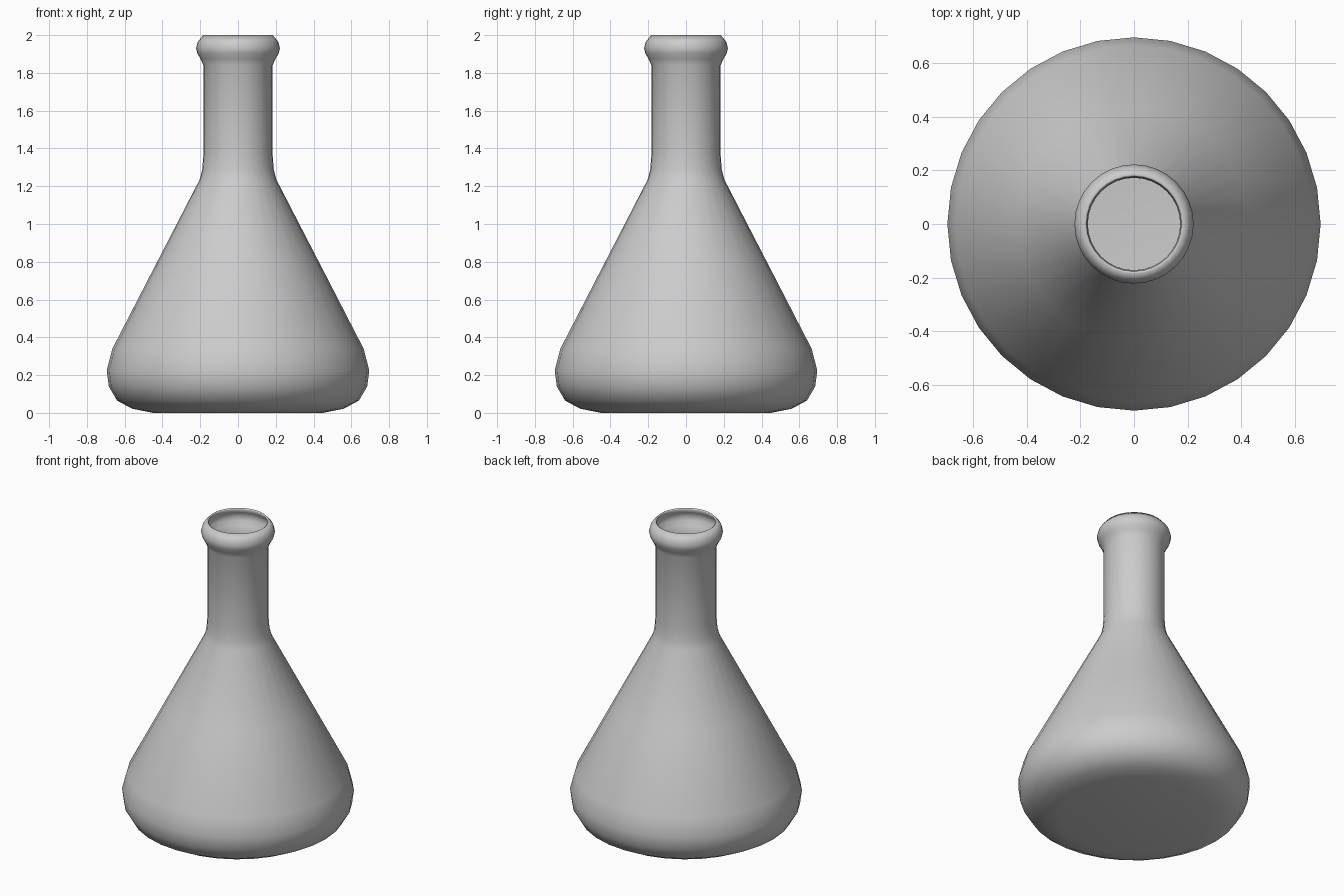
import bpy, bmesh, math

if "Cube" in bpy.data.objects:
    bpy.data.objects.remove(bpy.data.objects["Cube"])

# Flask profile: (radius, height) from base centre to mouth
PROFILE = [
    (0, 0), (0.45, 0), (0.56, 0.022), (0.64, 0.065), (0.684, 0.14),
    (0.695, 0.225), (0.665, 0.34),                     # rounded base
    (0.433, 0.79), (0.203, 1.235), (0.189, 1.29), (0.183, 1.37),  # cone to neck
    (0.183, 1.84), (0.199, 1.875), (0.216, 1.905),     # neck to lip
    (0.222, 1.932), (0.213, 1.965), (0.184, 2.0),      # rolled lip
]

# Revolve the profile into the flask body
bm = bmesh.new()
verts = [bm.verts.new((r, 0, z)) for r, z in PROFILE]
edges = [bm.edges.new(pair) for pair in zip(verts, verts[1:])]
bmesh.ops.spin(bm, geom=verts + edges, cent=(0, 0, 0), axis=(0, 0, 1),
               angle=math.tau, steps=32)
bmesh.ops.remove_doubles(bm, verts=bm.verts, dist=0.0005)
bmesh.ops.recalc_face_normals(bm, faces=bm.faces)

# Make sure the outside faces outwards
side = max(bm.faces, key=lambda f: f.calc_center_median().xy.length)
if side.normal.dot(side.calc_center_median()) < 0:
    bmesh.ops.reverse_faces(bm, faces=bm.faces)
for f in bm.faces:
    f.smooth = True

mesh = bpy.data.meshes.new("flask")
bm.to_mesh(mesh)
bm.free()
flask = bpy.data.objects.new("flask", mesh)
bpy.context.collection.objects.link(flask)

# Thin wall, thickened inwards, open at the mouth
wall = flask.modifiers.new("wall", 'SOLIDIFY')
wall.thickness = 0.011
wall.offset = -1
